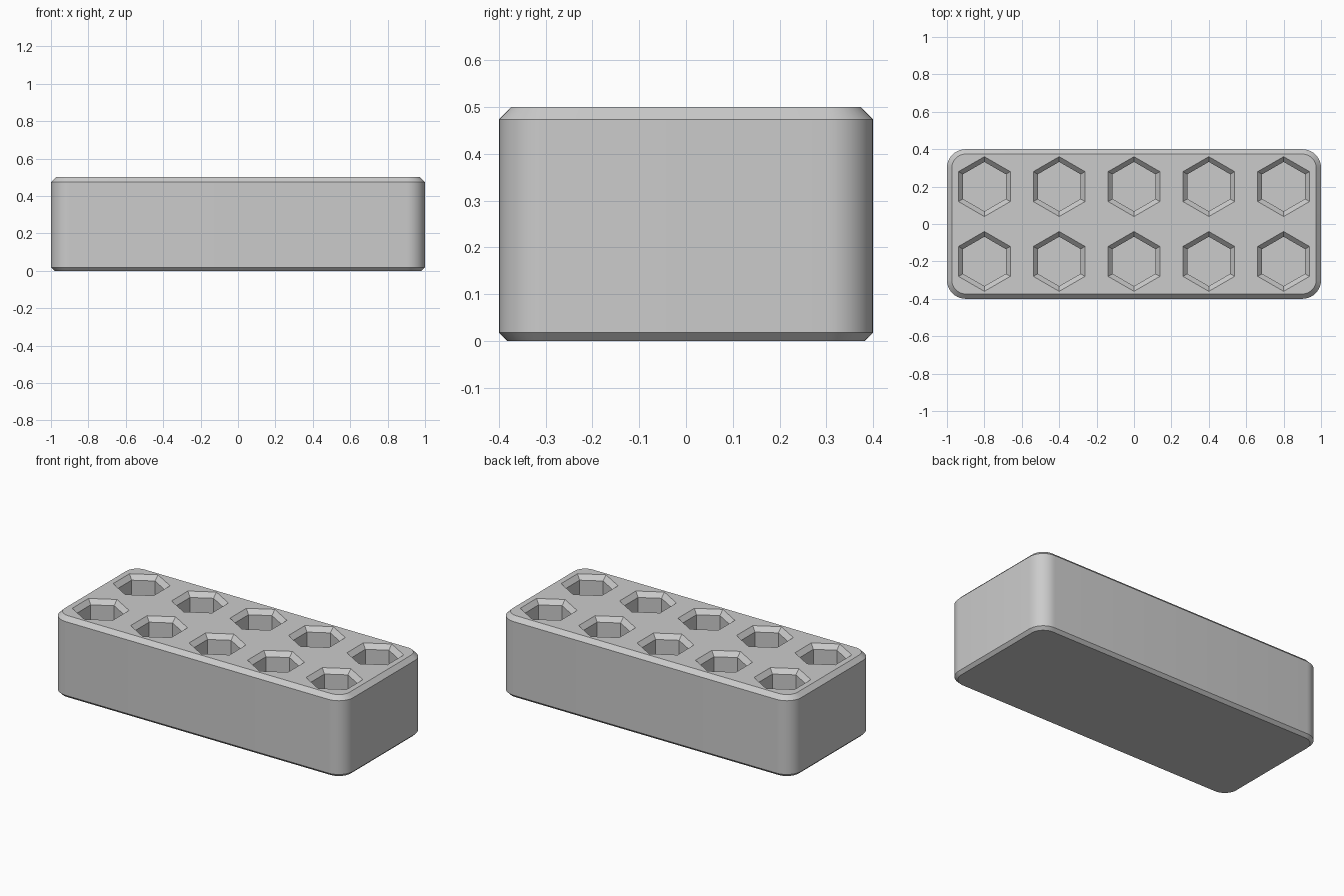
import bpy
import bmesh
from math import sin, cos, pi, radians

cube = bpy.data.objects.get("Cube")
if cube:
    bpy.data.objects.remove(cube, do_unlink=True)

LENGTH, WIDTH, HEIGHT = 2.0, 0.8, 0.5
CORNER = 0.1                    # radius of the upright corners
TOP_CHAMFER, BASE_CHAMFER = 0.026, 0.018
PITCH, ROW_Y = 0.4, 0.2         # socket spacing
MOUTH_R, SOCKET_R, FLOOR_Z = 0.16, 0.132, 0.1
LEAD_IN = MOUTH_R - SOCKET_R

grey = bpy.data.materials.new("plain grey")
grey.use_nodes = True
colour = (0.6, 0.6, 0.6, 1)
grey.diffuse_color = colour
grey.node_tree.nodes["Principled BSDF"].inputs["Base Color"].default_value = colour


def rounded_outline(inset, z, steps=10):
    """Rounded rectangle, shrunk evenly by inset."""
    r = CORNER - inset
    points = []
    for quarter, (sx, sy) in enumerate([(1, 1), (-1, 1), (-1, -1), (1, -1)]):
        for i in range(steps + 1):
            a = (quarter + i / steps) * pi / 2
            points.append((sx * (LENGTH / 2 - CORNER) + r * cos(a),
                           sy * (WIDTH / 2 - CORNER) + r * sin(a), z))
    return points


def hexagon(x, y, r, z):
    return [(x + r * cos(a), y + r * sin(a), z)
            for a in (pi / 6 + i * pi / 3 for i in range(6))]


def loft(bm, outlines):
    """Closed solid through a stack of outlines, bottom to top."""
    rings = [[bm.verts.new(p) for p in outline] for outline in outlines]
    for low, high in zip(rings, rings[1:]):
        for i in range(len(low)):
            j = (i + 1) % len(low)
            bm.faces.new((low[i], low[j], high[j], high[i]))
    bm.faces.new(rings[0][::-1])
    bm.faces.new(rings[-1])


def make_object(name, bm):
    bmesh.ops.recalc_face_normals(bm, faces=bm.faces)
    mesh = bpy.data.meshes.new(name)
    bm.to_mesh(mesh)
    bm.free()
    mesh.materials.append(grey)
    obj = bpy.data.objects.new(name, mesh)
    bpy.context.collection.objects.link(obj)
    return obj


# Block with rounded corners and chamfered rims
bm = bmesh.new()
loft(bm, [rounded_outline(BASE_CHAMFER, 0),
          rounded_outline(0, BASE_CHAMFER),
          rounded_outline(0, HEIGHT - TOP_CHAMFER),
          rounded_outline(TOP_CHAMFER, HEIGHT)])
block = make_object("holder_block", bm)

# Two rows of five hexagonal sockets with sloped mouths
bm = bmesh.new()
for column in range(-2, 3):
    for y in (-ROW_Y, ROW_Y):
        x = column * PITCH
        loft(bm, [hexagon(x, y, SOCKET_R, FLOOR_Z),
                  hexagon(x, y, SOCKET_R, HEIGHT - LEAD_IN),
                  hexagon(x, y, MOUTH_R + LEAD_IN, HEIGHT + LEAD_IN)])
cutter = make_object("socket_cutter", bm)
cutter.hide_render = True

# Cut the sockets, then drop the cutter
cut = block.modifiers.new("sockets", "BOOLEAN")
cut.operation = "DIFFERENCE"
cut.solver = "EXACT"
cut.object = cutter
bpy.ops.object.select_all(action="DESELECT")
bpy.context.view_layer.objects.active = block
block.select_set(True)
bpy.ops.object.modifier_apply(modifier=cut.name)
bpy.data.objects.remove(cutter, do_unlink=True)

# Smooth corners, crisp edges
bpy.ops.object.shade_smooth_by_angle(angle=radians(30))
